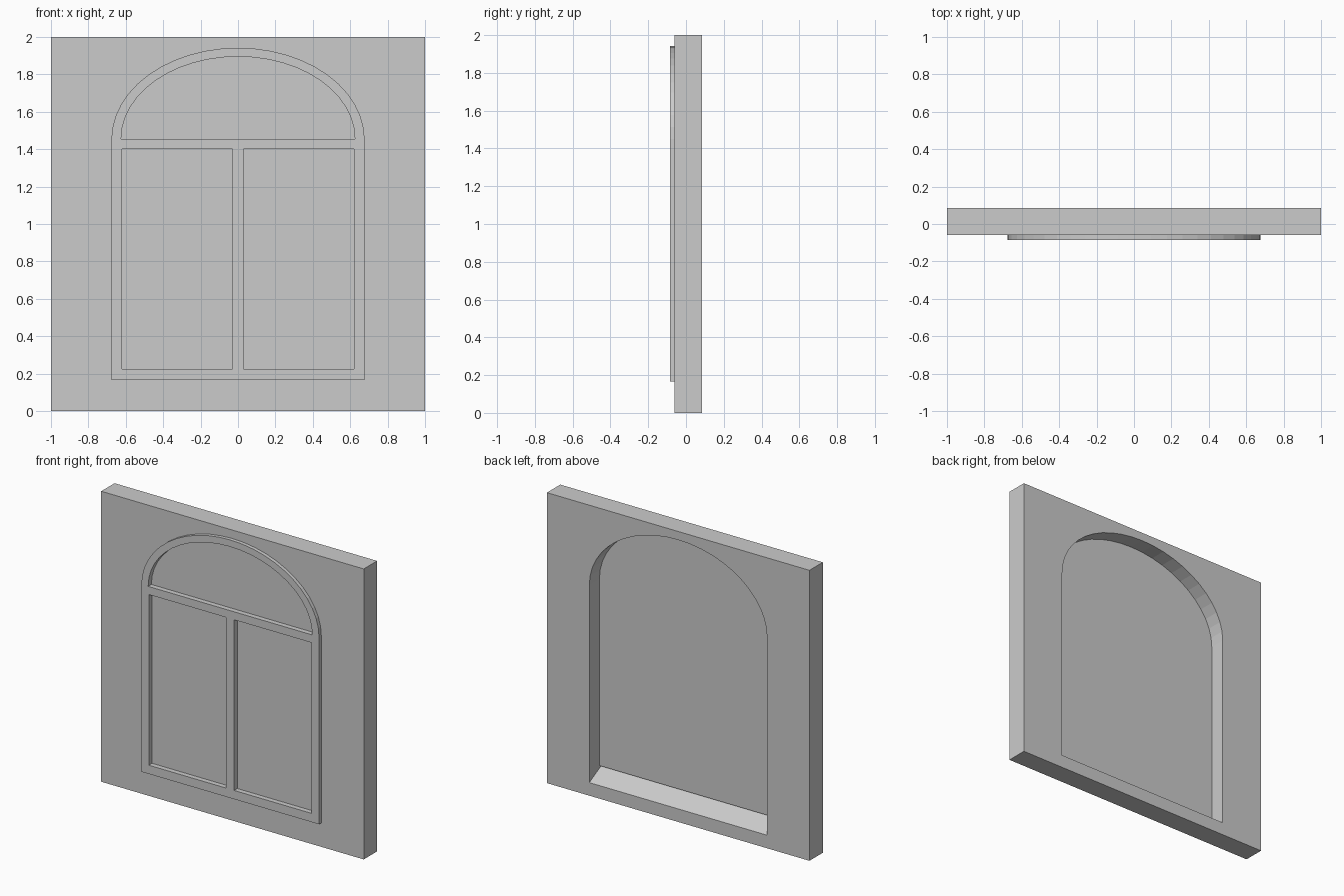
import bpy, bmesh, math
from mathutils import Matrix

if "Cube" in bpy.data.objects:
    bpy.data.objects.remove(bpy.data.objects["Cube"])


def arch(w, bottom, spring, rise, n=24):
    """Rectangle topped by a half ellipse, as (x, z) points."""
    pts = [(w * math.cos(math.pi * i / n), spring + rise * math.sin(math.pi * i / n))
           for i in range(n + 1)]
    if bottom < spring:
        pts += [(-w, bottom), (w, bottom)]
    return pts


def rect(x0, x1, z0, z1):
    return [(x0, z0), (x1, z0), (x1, z1), (x0, z1)]


def slab(name, loops, y0, y1):
    """Flat plate between y0 and y1: first loop is the outline, the rest are holes."""
    cu = bpy.data.curves.new(name + "_profile", 'CURVE')
    cu.dimensions = '2D'
    cu.fill_mode = 'BOTH'
    cu.extrude = (y1 - y0) / 2
    for pts in loops:
        sp = cu.splines.new('POLY')
        sp.points.add(len(pts) - 1)
        for p, (x, z) in zip(sp.points, pts):
            p.co = (x, z, 0, 1)
        sp.use_cyclic_u = True
    tmp = bpy.data.objects.new(name + "_tmp", cu)
    bpy.context.collection.objects.link(tmp)
    dg = bpy.context.evaluated_depsgraph_get()
    me = bpy.data.meshes.new_from_object(tmp.evaluated_get(dg))
    bpy.data.objects.remove(tmp)
    me.transform(Matrix.Translation((0, (y0 + y1) / 2, 0)) @ Matrix.Rotation(math.pi / 2, 4, 'X'))
    bm = bmesh.new()
    bm.from_mesh(me)
    bmesh.ops.remove_doubles(bm, verts=bm.verts, dist=1e-5)
    bmesh.ops.recalc_face_normals(bm, faces=bm.faces)
    for f in bm.faces:
        f.smooth = False
    bm.to_mesh(me)
    bm.free()
    me.materials.clear()
    me.name = name
    ob = bpy.data.objects.new(name, me)
    bpy.context.collection.objects.link(ob)
    return ob


FRONT, WALL_FRONT, BACK = -0.085, -0.06, 0.085
outline = arch(0.677, 0.165, 1.45, 0.492)

# Wall with arched opening; the sill slopes down towards the back
wall = slab("wall", [rect(-1, 1, 0, 2), outline], WALL_FRONT, BACK)
for v in wall.data.vertices:
    if 0.1 < v.co.z < 0.2 and v.co.y > 0:
        v.co.z = 0.09

# Window frame with two tall lights and an arched fanlight
holes = [rect(-0.62, -0.03, 0.225, 1.40), rect(0.03, 0.62, 0.225, 1.40),
         arch(0.625, 1.455, 1.455, 0.44)]
slab("window_frame", [outline] + holes, FRONT, -0.05)

# Flat panel closing the lights, flush across the back of the frame
slab("window_panel", [outline], -0.05, -0.025)
